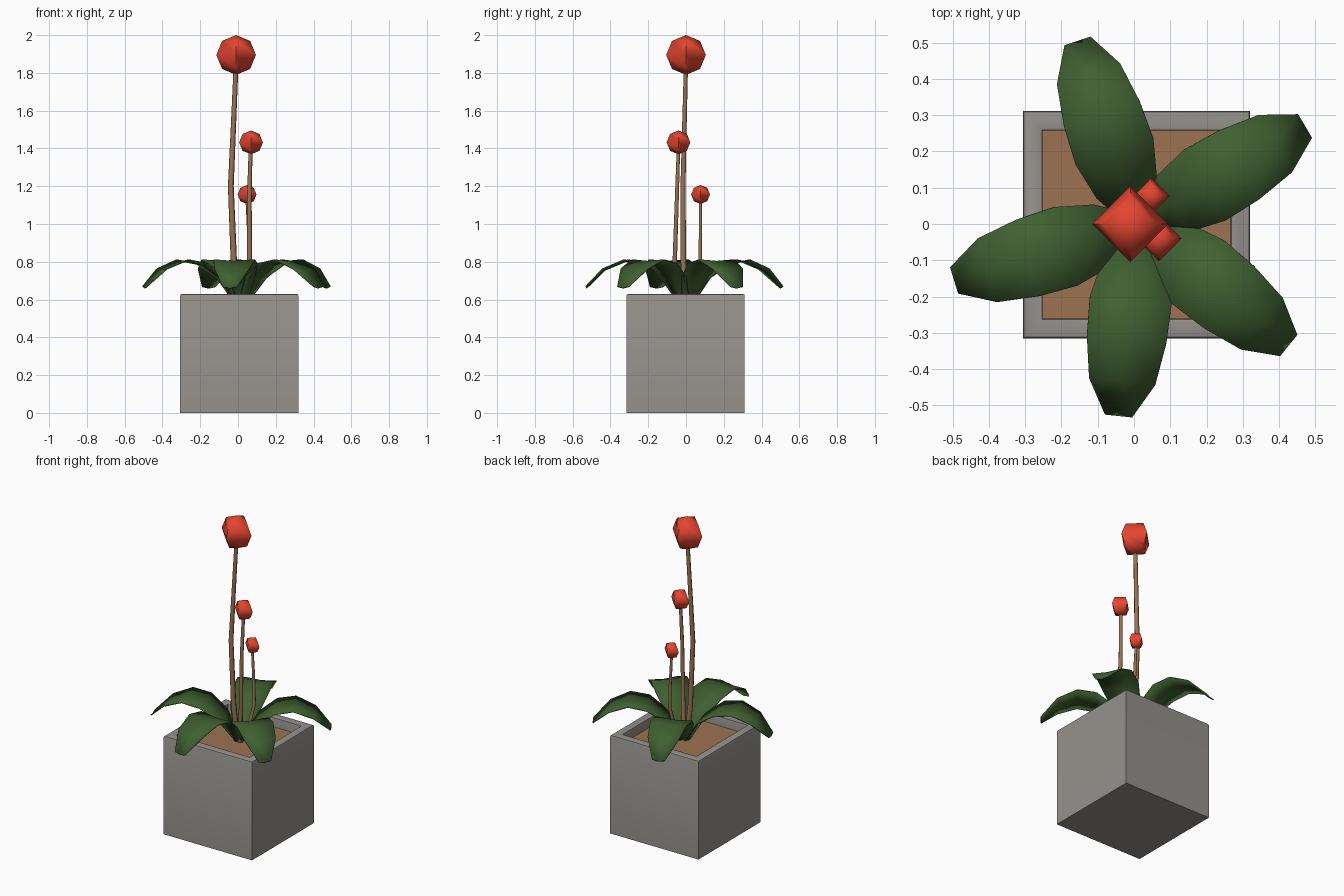
import bpy, bmesh, math
from mathutils import Vector, Matrix

if "Cube" in bpy.data.objects:
    bpy.data.objects.remove(bpy.data.objects["Cube"])


def material(name, rgb):
    m = bpy.data.materials.new(name)
    m.diffuse_color = (*rgb, 1)
    m.use_nodes = True
    m.node_tree.nodes["Principled BSDF"].inputs["Base Color"].default_value = m.diffuse_color
    return m


GREY = material("concrete grey", (0.30, 0.285, 0.265))
BROWN = material("stem and soil brown", (0.33, 0.17, 0.085))
GREEN = material("leaf green", (0.05, 0.115, 0.03))
RED = material("bud red", (0.78, 0.06, 0.03))


def finish(bm, name, mat, angle=35):
    bmesh.ops.recalc_face_normals(bm, faces=bm.faces)
    me = bpy.data.meshes.new(name)
    bm.to_mesh(me)
    bm.free()
    me.materials.append(mat)
    ob = bpy.data.objects.new(name, me)
    bpy.context.collection.objects.link(ob)
    bpy.ops.object.select_all(action='DESELECT')
    ob.select_set(True)
    bpy.context.view_layer.objects.active = ob
    bpy.ops.object.shade_smooth_by_angle(angle=math.radians(angle))
    return ob


def skin(bm, rings, closed):
    """Join rows of vertices with quads."""
    rows = [[bm.verts.new(p) for p in r] for r in rings]
    n = len(rows[0])
    for a, b in zip(rows, rows[1:]):
        for i in range(n if closed else n - 1):
            j = (i + 1) % n
            bm.faces.new((a[i], a[j], b[j], b[i]))
    return rows


# Square pot: outer and inner profile swept round four corners
PX, PY = 0.007, -0.002


def square(h, z):
    return [(PX + sx * h, PY + sy * h, z)
            for sx, sy in ((-1, -1), (1, -1), (1, 1), (-1, 1))]


bm = bmesh.new()
profile = [(0.313, 0), (0.313, 0.62), (0.310, 0.627), (0.303, 0.63),
           (0.268, 0.63), (0.261, 0.627), (0.259, 0.62), (0.259, 0.55)]
rows = skin(bm, [square(h, z) for h, z in profile], True)
bm.faces.new(rows[0])
bm.faces.new(rows[-1])
finish(bm, "pot", GREY)

# Soil
bm = bmesh.new()
bm.faces.new([bm.verts.new(p) for p in square(0.259, 0.57)])
finish(bm, "soil", BROWN)

# Arched leaves: distance from centre, half width, height
LEAF = [(0.01, 0.025, 0.56), (0.05, 0.055, 0.63), (0.105, 0.088, 0.715),
        (0.21, 0.113, 0.79), (0.32, 0.110, 0.81), (0.435, 0.092, 0.762),
        (0.53, 0.038, 0.668)]
for k, deg in enumerate((30.5, 108.5, 197, 264, 321)):
    bm = bmesh.new()
    skin(bm, [[(r, s * w, z - (0.008 if s == 0 else 0)) for s in (-1, 0, 1)]
              for r, w, z in LEAF], False)
    bmesh.ops.transform(bm, verts=bm.verts, matrix=Matrix.Translation(
        (0.013, 0, 0)) @ Matrix.Rotation(math.radians(deg), 4, 'Z'))
    ob = finish(bm, f"leaf_{k + 1}", GREEN, 60)
    mod = ob.modifiers.new("thickness", 'SOLIDIFY')
    mod.thickness = 0.006
    mod.offset = 0

# Stems, each with a faceted bud: path, base radius, bud centre, bud radius
FLOWERS = [
    ([(-0.005, 0, 0.56), (-0.022, -0.014, 0.8), (-0.038, -0.016, 1.2),
      (-0.025, -0.009, 1.5), (-0.010, 0, 1.85)], 0.018, (-0.010, 0, 1.895), 0.105),
    ([(0.03, -0.02, 0.56), (0.062, -0.06, 0.79), (0.060, -0.048, 1.15),
      (0.067, -0.04, 1.4)], 0.015, (0.069, -0.040, 1.432), 0.063),
    ([(0.03, 0.03, 0.56), (0.062, 0.076, 0.78), (0.058, 0.076, 0.95),
      (0.048, 0.076, 1.13)], 0.012, (0.048, 0.077, 1.156), 0.050)]
for k, (path, rad, centre, size) in enumerate(FLOWERS):
    bm = bmesh.new()
    rings = []
    for i, p in enumerate(path):
        r = rad * (1 - 0.3 * i / (len(path) - 1))
        rings.append([Vector(p) + Vector((r * math.cos(a), r * math.sin(a), 0))
                      for a in (math.tau * j / 6 for j in range(6))])
    rows = skin(bm, rings, True)
    bm.faces.new(rows[0])
    bm.faces.new(rows[-1])
    finish(bm, f"stem_{k + 1}", BROWN, 65)

    bm = bmesh.new()
    bmesh.ops.create_uvsphere(bm, u_segments=4, v_segments=4, radius=size,
                              matrix=Matrix.Translation(centre))
    finish(bm, f"bud_{k + 1}", RED, 50)
